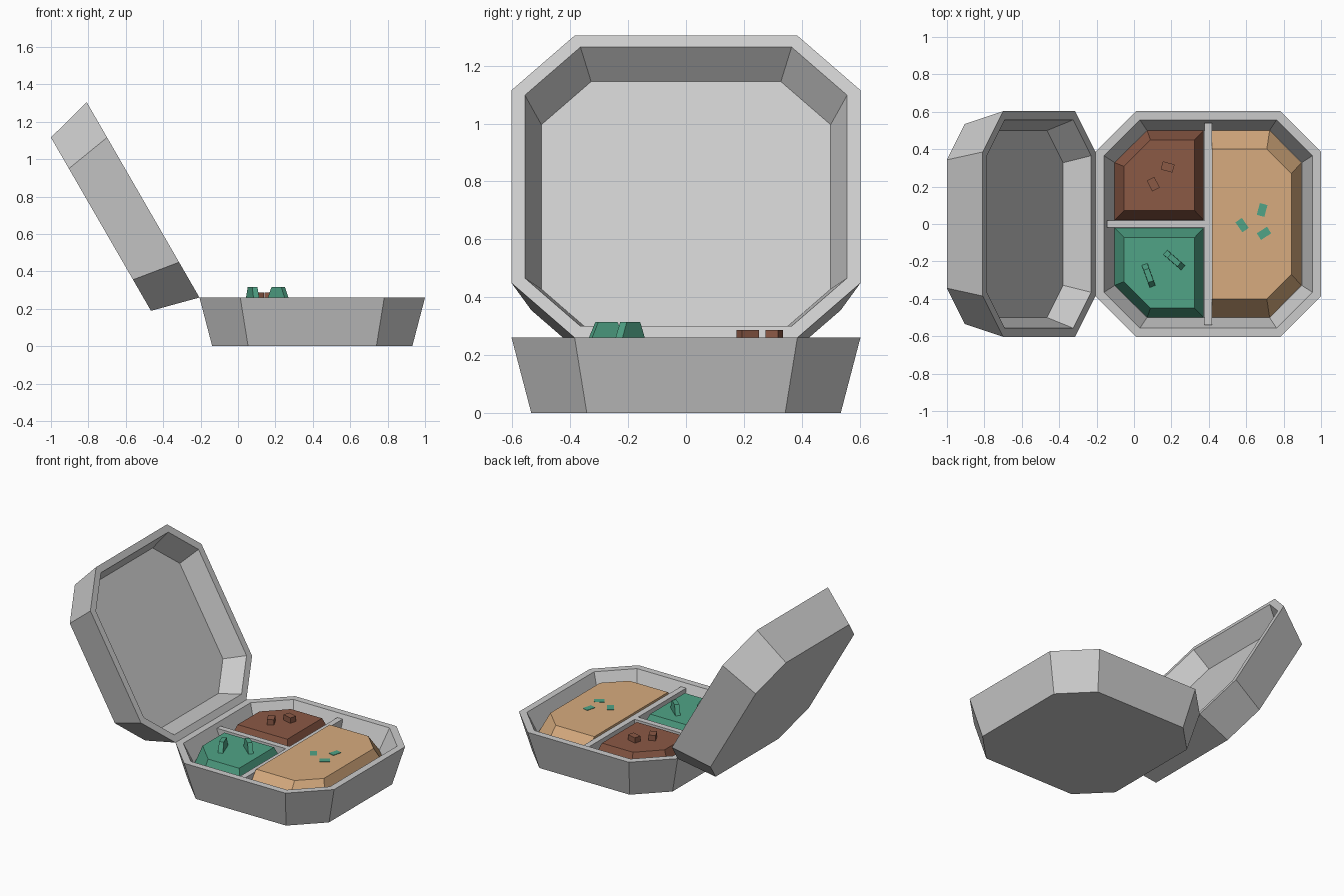
import bpy, bmesh
from math import radians
from mathutils import Matrix, Vector

if "Cube" in bpy.data.objects:
    bpy.data.objects.remove(bpy.data.objects["Cube"])

CX, RIM, HALF = 0.397, 0.26, 0.603   # tray centre, rim height, half width
FLOOR, FOOD = 0.12, 0.25             # inside floor and food top heights


def material(name, rgb):
    m = bpy.data.materials.new(name)
    m.diffuse_color = (*rgb, 1)
    m.use_nodes = True
    m.node_tree.nodes["Principled BSDF"].inputs["Base Color"].default_value = m.diffuse_color
    return m


GREEN = material("green", (0.08, 0.37, 0.24))
BROWN = material("brown", (0.26, 0.10, 0.06))
TAN = material("tan", (0.68, 0.41, 0.21))


def loft(name, rings, mat=None, matrix=None):
    """Join equal-sized rings of points with quads and cap both ends."""
    bm = bmesh.new()
    rows = [[bm.verts.new(p) for p in ring] for ring in rings]
    n = len(rows[0])
    for a, b in zip(rows, rows[1:]):
        for i in range(n):
            j = (i + 1) % n
            bm.faces.new((a[i], a[j], b[j], b[i]))
    bm.faces.new(rows[0][::-1])
    bm.faces.new(rows[-1])
    if matrix:
        bm.transform(matrix)
    bmesh.ops.recalc_face_normals(bm, faces=bm.faces)
    mesh = bpy.data.meshes.new(name)
    bm.to_mesh(mesh)
    bm.free()
    ob = bpy.data.objects.new(name, mesh)
    bpy.context.collection.objects.link(ob)
    if mat:
        mesh.materials.append(mat)
    return ob


def octagon(h, c, z):
    pts = [(h, c), (c, h), (-c, h), (-h, c), (-h, -c), (-c, -h), (c, -h), (h, -c)]
    return [(x, y, z) for x, y in pts]


def rect(w, d, z):
    return [(sx * w / 2, sy * d / 2, z) for sx, sy in ((-1, -1), (1, -1), (1, 1), (-1, 1))]


def block(name, pos, bottom, top, height, angle=0, mat=None):
    m = Matrix.Translation(pos) @ Matrix.Rotation(radians(angle), 4, "Z")
    return loft(name, [rect(*bottom, 0), rect(*top, height)], mat, m)


# Octagonal tray shell, relative to the rim plane; reused for the lid
shell = [octagon(0.535, 0.343, -RIM), octagon(HALF, 0.385, 0),
         octagon(0.557, 0.365, 0), octagon(0.50, 0.328, FLOOR - RIM)]
loft("tray", shell, None, Matrix.Translation((CX, 0, RIM)))

# Lid: the same shell flipped over and swung open about the hinge edge
hinge = (Matrix.Translation((CX - HALF, 0, RIM)) @ Matrix.Rotation(radians(-120), 4, "Y")
         @ Matrix.Rotation(radians(180), 4, "X") @ Matrix.Translation((HALF, 0, 0)))
loft("lid", shell, None, hinge)

# Dividers
DIV = 0.235
block("long_divider", (CX, 0, FLOOR - 0.02), (0.04, 1.08), (0.04, 1.08), DIV - FLOOR + 0.02)
block("short_divider", (0.12, 0, FLOOR - 0.02), (0.53, 0.04), (0.53, 0.04), DIV - FLOOR + 0.02)


# Food portions: chamfered slabs with sloping sides
def slab(name, bottom, top, mat, flip=1):
    loft(name, [[(x, y * flip, FLOOR) for x, y in bottom],
                [(x, y * flip, FOOD) for x, y in top]], mat)


small_bottom = [(-0.103, 0.022), (0.372, 0.022), (0.372, 0.5), (0.07, 0.5), (-0.103, 0.328)]
small_top = [(-0.053, 0.072), (0.324, 0.072), (0.324, 0.45), (0.088, 0.45), (-0.053, 0.308)]
slab("brown_food", small_bottom, small_top, BROWN)
slab("green_food", small_bottom, small_top, GREEN, -1)
slab("tan_food",
     [(0.417, -0.5), (0.725, -0.5), (0.895, -0.328), (0.895, 0.328), (0.725, 0.5), (0.417, 0.5)],
     [(0.417, -0.4), (0.71, -0.4), (0.842, -0.27), (0.842, 0.27), (0.71, 0.4), (0.417, 0.4)], TAN)

# Garnish pieces on each portion
for x, y, a in ((0.078, -0.275, -70), (0.215, -0.193, -41)):
    block("green_garnish", (x, y, FOOD - 0.005), (0.13, 0.033), (0.07, 0.03), 0.07, a, GREEN)
for x, y, a in ((0.18, 0.305, -15), (0.103, 0.213, -63)):
    block("brown_garnish", (x, y, FOOD - 0.01), (0.065, 0.045), (0.065, 0.045), 0.047, a, BROWN)
for x, y, a in ((0.685, 0.075, 75), (0.578, -0.006, -55), (0.695, -0.05, 33)):
    block("tan_garnish", (x, y, FOOD - 0.004), (0.065, 0.042), (0.065, 0.042), 0.007, a, GREEN)
